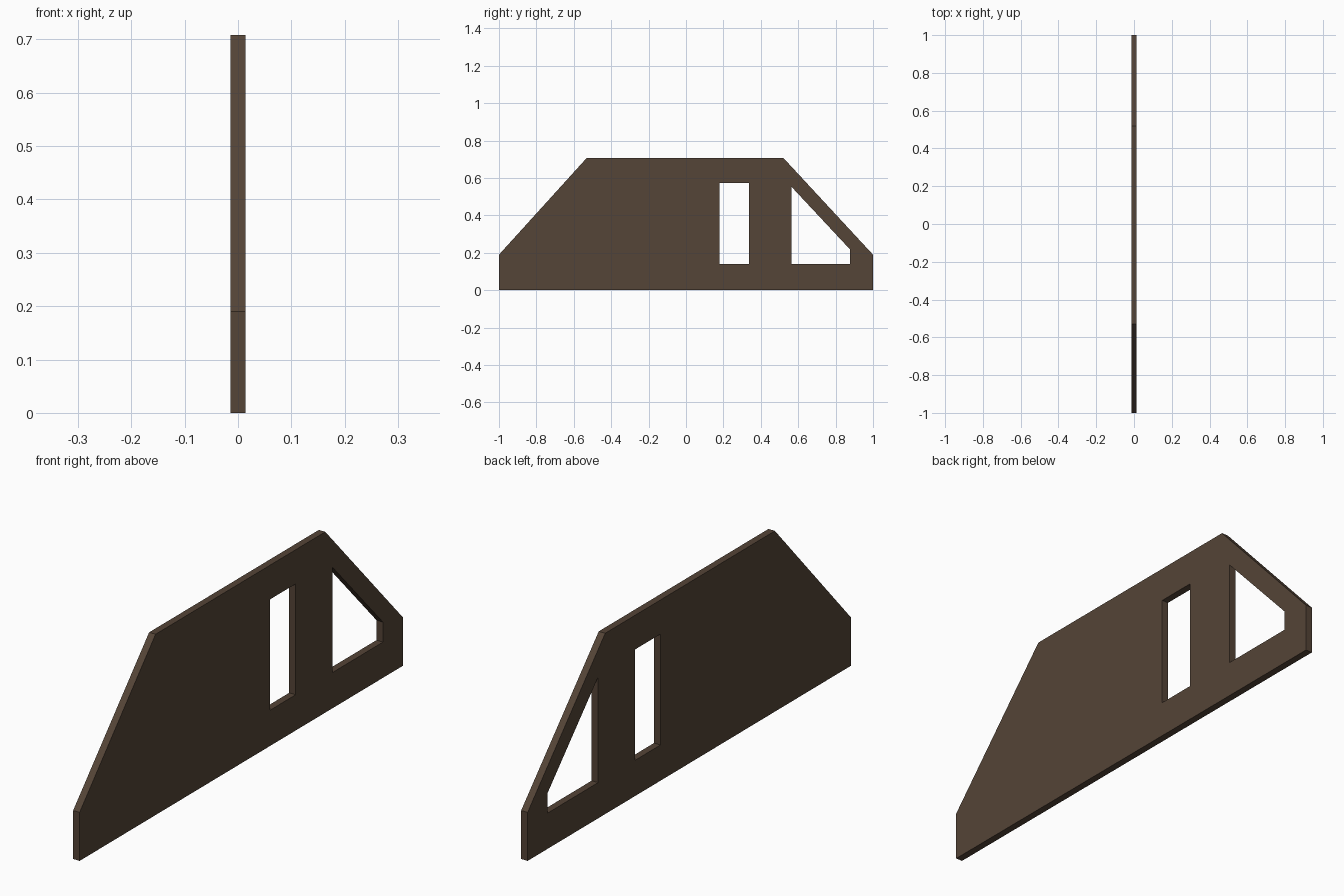
import bpy
import bmesh

if "Cube" in bpy.data.objects:
    bpy.data.objects.remove(bpy.data.objects["Cube"])

HALF = 0.014  # half the panel thickness

# Side profile and window openings as (y, z)
outline = [(-1, 0), (1, 0), (1, 0.19), (0.52, 0.708), (-0.53, 0.708), (-1, 0.19)]
slot = [(0.178, 0.14), (0.337, 0.14), (0.337, 0.574), (0.178, 0.574)]
corner_window = [(0.564, 0.14), (0.877, 0.14), (0.877, 0.218), (0.564, 0.553)]

brown = bpy.data.materials.new("dark brown")
brown.diffuse_color = (0.089, 0.058, 0.038, 1)
brown.use_nodes = True
brown.node_tree.nodes["Principled BSDF"].inputs["Base Color"].default_value = brown.diffuse_color

# Flat panel with openings
bm = bmesh.new()
edges = []
for loop in (outline, slot, corner_window):
    vs = [bm.verts.new((-HALF, y, z)) for y, z in loop]
    edges += [bm.edges.new((a, b)) for a, b in zip(vs, vs[1:] + vs[:1])]
bmesh.ops.triangle_fill(bm, edges=edges, use_beauty=True, use_dissolve=False)

# Thicken along x
res = bmesh.ops.extrude_face_region(bm, geom=bm.faces[:], use_keep_orig=True)
top = [g for g in res["geom"] if isinstance(g, bmesh.types.BMVert)]
bmesh.ops.translate(bm, verts=top, vec=(2 * HALF, 0, 0))
bmesh.ops.recalc_face_normals(bm, faces=bm.faces[:])

mesh = bpy.data.meshes.new("wall_panel")
bm.to_mesh(mesh)
bm.free()
mesh.materials.append(brown)
panel = bpy.data.objects.new("wall_panel", mesh)
bpy.context.collection.objects.link(panel)
